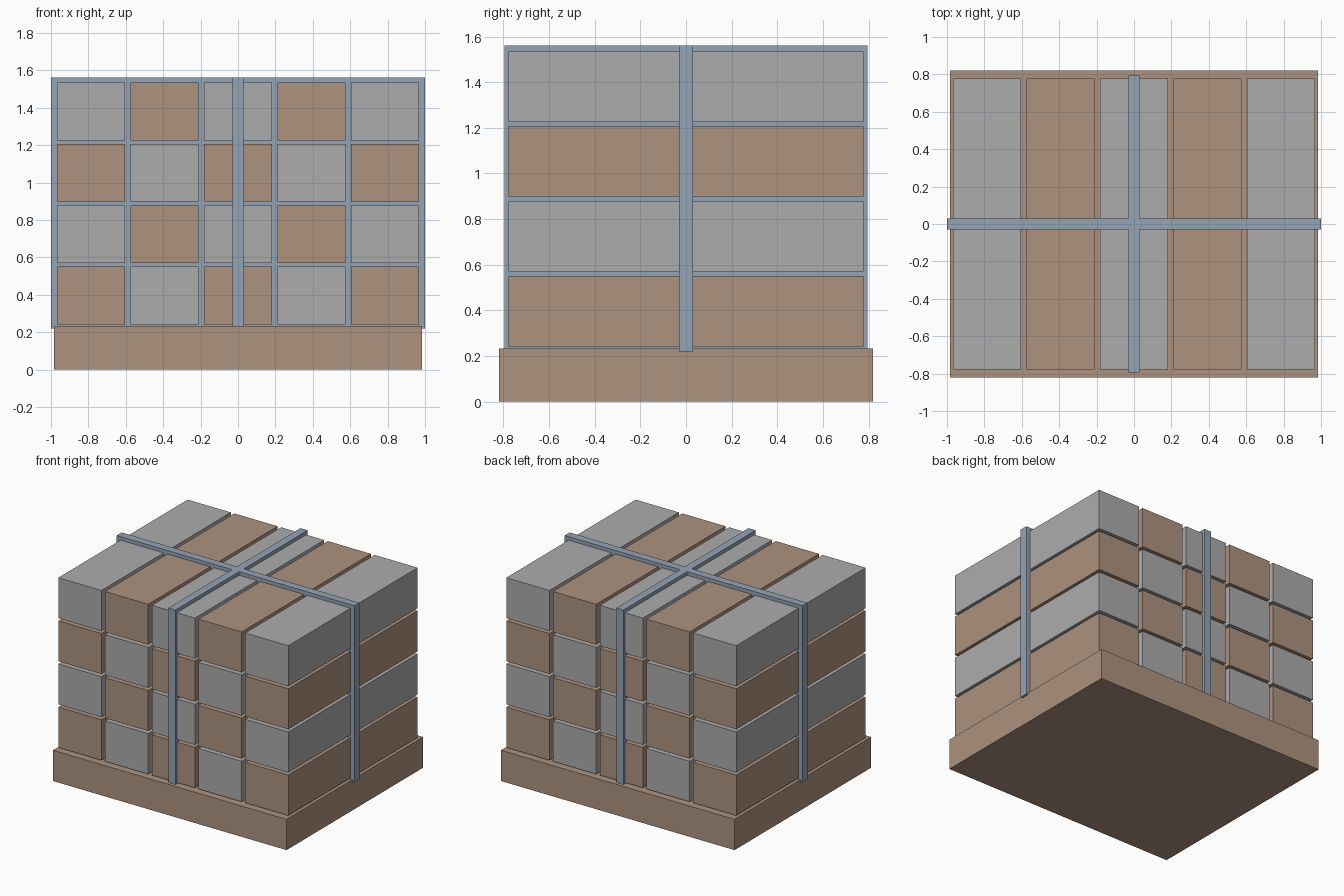
import bpy

if "Cube" in bpy.data.objects:
    bpy.data.objects.remove(bpy.data.objects["Cube"])

def material(name, rgb):
    # sRGB 0-255 to linear
    lin = [(c / 255 / 12.92) if c < 11 else ((c / 255 + 0.055) / 1.055) ** 2.4 for c in rgb]
    m = bpy.data.materials.new(name)
    m.diffuse_color = (*lin, 1)
    m.use_nodes = True
    m.node_tree.nodes["Principled BSDF"].inputs["Base Color"].default_value = m.diffuse_color
    return m

TAN = material("cardboard tan", (173, 147, 127))
GREY = material("carton grey", (172, 172, 174))
BLUE = material("strap blue", (148, 163, 180))

def box(name, centre, size, mat):
    bpy.ops.mesh.primitive_cube_add(size=1, location=centre)
    ob = bpy.context.object
    ob.name = name
    ob.scale = size
    bpy.ops.object.transform_apply(location=False, rotation=False, scale=True)
    ob.data.materials.append(mat)
    return ob

# Pallet base
box("pallet", (0, 0, 0.117), (1.966, 1.64, 0.234), TAN)

# Checkerboard stack of long cartons: 5 columns, 4 layers
for layer in range(4):
    for col in range(5):
        mat = TAN if (layer + col) % 2 == 0 else GREY
        box(f"carton_{layer}_{col}", ((col - 2) * 0.393, 0, 0.396 + layer * 0.328),
            (0.363, 1.554, 0.308), mat)

# Crossing straps, solid slabs running right through the stack
box("strap_sideways", (0, 0, 0.89), (2.0, 0.06, 1.342), BLUE)
box("strap_lengthways", (0, 0, 0.89), (0.06, 1.59, 1.342), BLUE)
